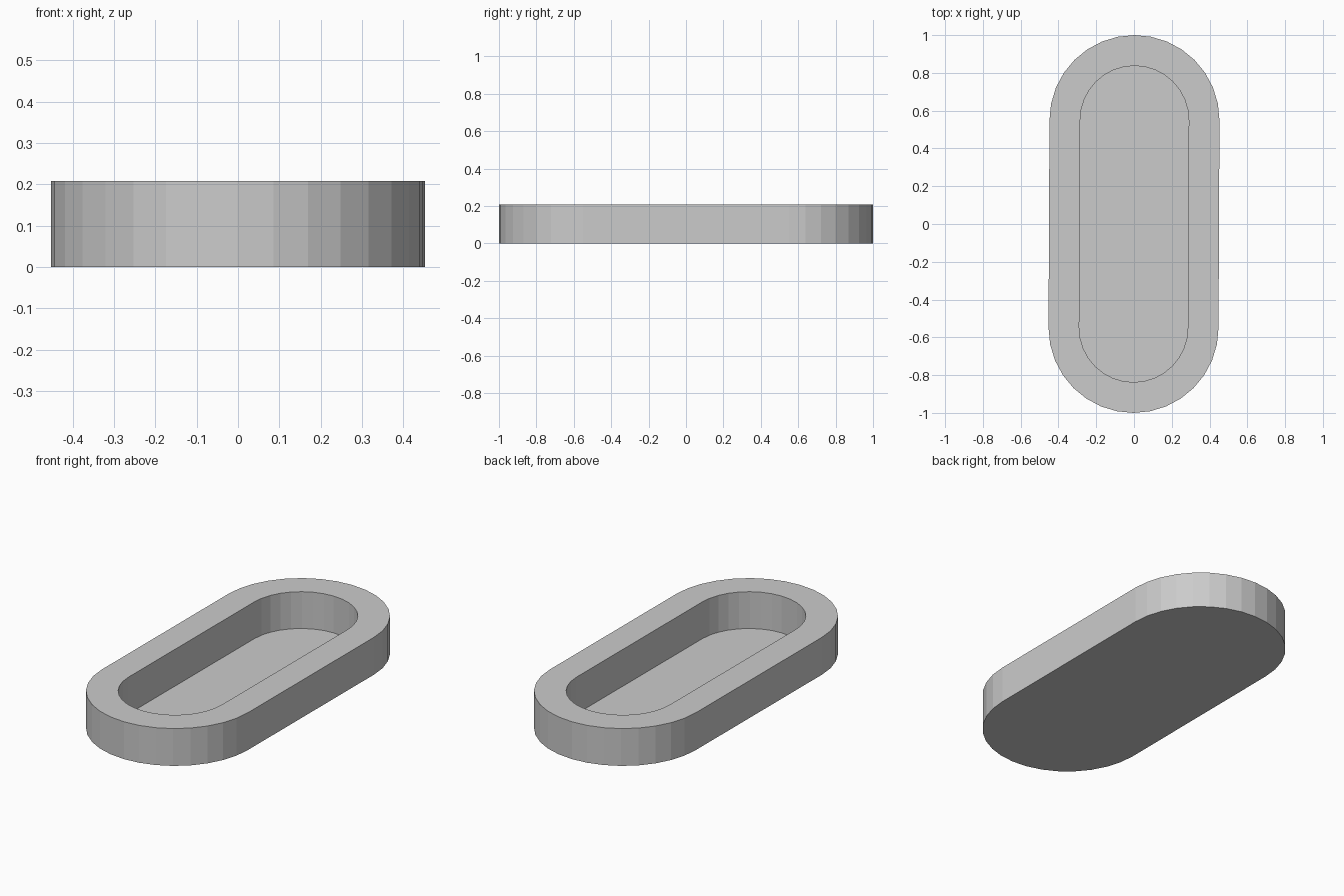
import bpy, bmesh
from math import pi, cos, sin

if "Cube" in bpy.data.objects:
    bpy.data.objects.remove(bpy.data.objects["Cube"])

STRAIGHT = 0.55      # half distance between the arc centres
HEIGHT = 0.208
FLOOR = 0.003
SEGMENTS = 16        # facets per rounded end
LEAN = 0.0025        # slight sideways offset of the two ends


def stadium(bm, radius, z):
    """Loop of verts around a slot outline, counter-clockwise."""
    verts = []
    for end in (1, -1):
        for i in range(SEGMENTS + 1):
            a = pi * i / SEGMENTS
            verts.append(bm.verts.new((end * (radius * cos(a) + LEAN),
                                       end * (radius * sin(a) + STRAIGHT), z)))
    return verts


def bridge(bm, lower, upper):
    n = len(lower)
    for i in range(n):
        j = (i + 1) % n
        bm.faces.new((lower[i], lower[j], upper[j], upper[i]))


# Tray: outer wall, flat rim, inner wall, thin floor
bm = bmesh.new()
loops = [stadium(bm, r, z) for r, z in
         ((0.45, 0), (0.45, HEIGHT), (0.2875, HEIGHT), (0.2875, FLOOR))]
for a, b in zip(loops, loops[1:]):
    bridge(bm, a, b)
bm.faces.new(loops[0][::-1])
bm.faces.new(loops[-1])

mesh = bpy.data.meshes.new("oval_tray")
bm.to_mesh(mesh)
bm.free()
tray = bpy.data.objects.new("oval_tray", mesh)
bpy.context.collection.objects.link(tray)
